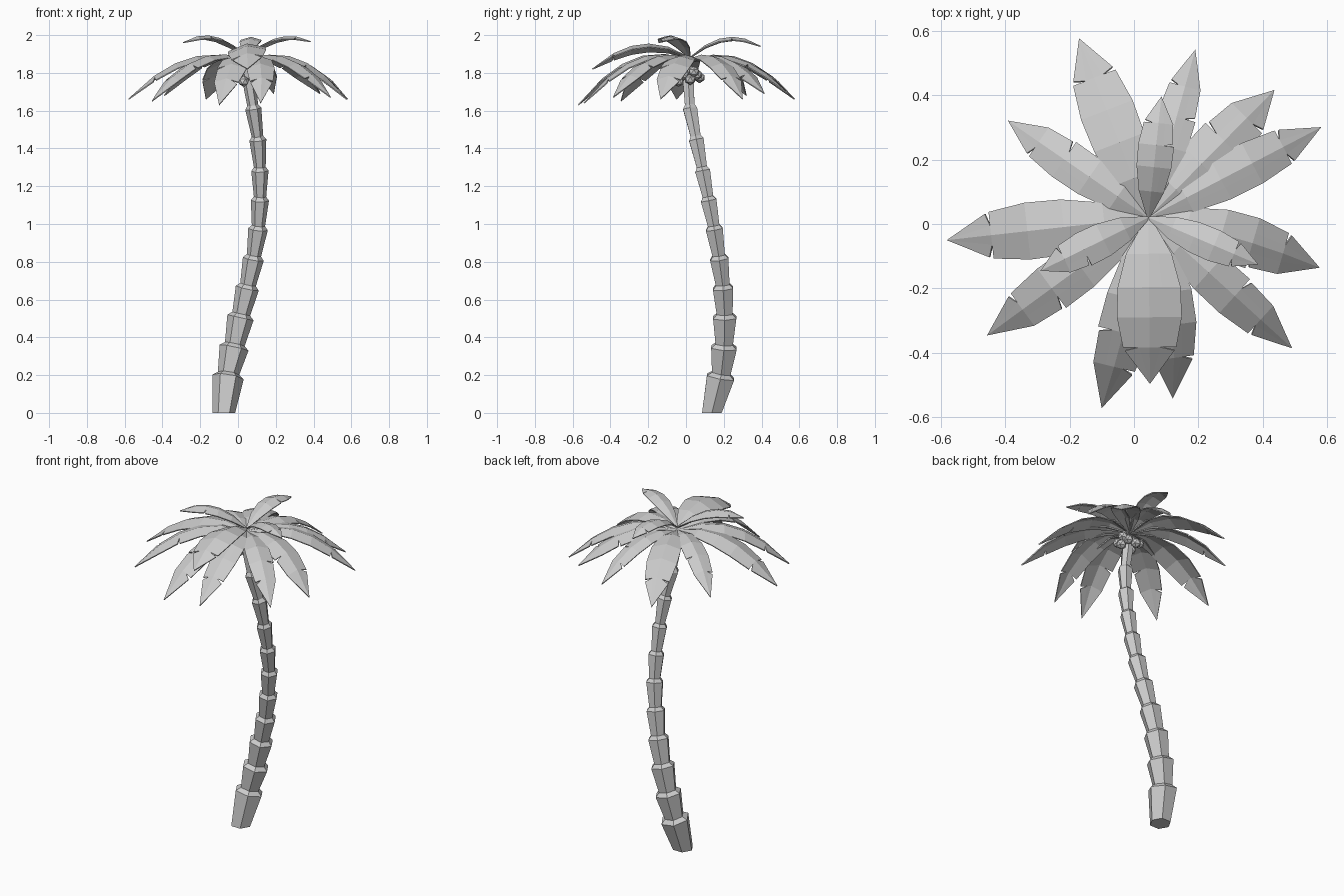
import bpy, bmesh, math
from mathutils import Vector, Matrix

if "Cube" in bpy.data.objects:
    bpy.data.objects.remove(bpy.data.objects["Cube"])


def make_object(name, bm):
    mesh = bpy.data.meshes.new(name)
    bmesh.ops.recalc_face_normals(bm, faces=bm.faces)
    bm.to_mesh(mesh)
    bm.free()
    ob = bpy.data.objects.new(name, mesh)
    bpy.context.collection.objects.link(ob)
    return ob


# Trunk: flared six-sided segments along a curved path (x, y, z, flare radius)
path = [(-.075, .137, 0, .06), (-.053, .183, .19, .084), (-.021, .201, .345, .078),
        (.013, .205, .505, .071), (.049, .196, .66, .062), (.081, .176, .815, .056),
        (.106, .15, .972, .052), (.116, .12, 1.125, .048), (.116, .088, 1.282, .046),
        (.105, .055, 1.445, .045), (.081, .022, 1.61, .043), (.045, .008, 1.83, .036)]
SIDES = 6
bm = bmesh.new()
rings = []


def add_ring(center, direction, radius):
    q = Vector((0, 0, 1)).rotation_difference(direction)
    angles = [i * math.tau / SIDES for i in range(SIDES)]
    rings.append([bm.verts.new(center + q @ Vector((radius * math.cos(a), radius * math.sin(a), 0)))
                  for a in angles])


pts = [Vector(p[:3]) for p in path]
for i, p in enumerate(pts):
    r = path[i][3]
    if i == 0:
        add_ring(p, Vector((0, 0, 1)), r)
        continue
    d = (pts[min(i + 1, len(pts) - 1)] - pts[i - 1]).normalized()
    add_ring(p, d, r)
    if i < len(pts) - 1:
        add_ring(p + d * .02, d, r * .68)
for a, b in zip(rings, rings[1:]):
    for i in range(SIDES):
        j = (i + 1) % SIDES
        bm.faces.new((a[i], a[j], b[j], b[i]))
bm.faces.new(rings[0][::-1])
bm.faces.new(rings[-1])
make_object("trunk", bm)

# Fronds: folded, arched leaves with slits cut in from the edges
STATIONS = [0, .22, .42, .6, .78, 1]
WIDTHS = [.06, .7, .97, 1, .82, 0]
BASE = Vector((.045, .02, 0))


def frond(name, tip_x, tip_y, z0, z_mid, z_tip, half_width, slits, bend=0, roll=0):
    tip = Vector((tip_x, tip_y, 0)) - BASE
    side = Vector((-tip.y, tip.x, 0)).normalized()
    b = 2 * (z_tip - z0) - 4 * (z_mid - z0)
    a = (z_tip - z0) - b

    def point(t, w):
        z = z0 + a * t + b * t * t - abs(w) * .3 + w * roll
        return BASE + tip * t + side * (w + bend * 4 * t * (1 - t)) + Vector((0, 0, z))

    bm = bmesh.new()
    ridge = [bm.verts.new(point(t, 0)) for t in STATIONS]
    for s in (-1, 1):
        before, after = [], []
        for i, t in enumerate(STATIONS):
            w = WIDTHS[i] * half_width * s
            if i == len(STATIONS) - 1:
                before.append([ridge[i]])
                after.append([ridge[i]])
                continue
            mid = bm.verts.new(point(t, w * .4))
            edge = bm.verts.new(point(t, w))
            before.append([ridge[i], mid, edge])
            if (s, i) in slits:
                edge = bm.verts.new(point(t + .02, w * .93))
            after.append([ridge[i], mid, edge])
        for i in range(len(STATIONS) - 1):
            p, q = after[i], before[i + 1]
            if len(q) == 1:
                bm.faces.new((p[0], p[1], q[0]))
                bm.faces.new((p[1], p[2], q[0]))
            else:
                for k in (0, 1):
                    bm.faces.new((p[k], p[k + 1], q[k + 1], q[k]))
    ob = make_object(name, bm)
    solid = ob.modifiers.new("thickness", "SOLIDIFY")
    solid.thickness = .006
    solid.offset = 0


# Lower crown: tip x, tip y, tip z, half width, sideways bend
lower = [(-.17, .575, 1.66, .085, 0), (.19, .54, 1.69, .06, 0), (.435, .415, 1.69, .08, 0),
         (.58, .30, 1.66, .07, 0), (.575, -.135, 1.66, .08, .015), (.49, -.385, 1.67, .07, 0),
         (.12, -.54, 1.64, .075, .03), (-.10, -.57, 1.63, .08, .01), (-.455, -.345, 1.65, .075, 0),
         (-.58, -.05, 1.66, .088, 0), (-.39, .32, 1.68, .065, 0)]
slit_sets = [{(1, 4), (-1, 4)}, {(-1, 3), (1, 4)}, {(1, 3), (-1, 4)}]
for n, (x, y, z, w, bend) in enumerate(lower):
    frond(f"lower_frond_{n + 1}", x, y, 1.86, 1.873, z, w, slit_sets[n % 3], bend)

# Upper crown: tip x, tip y, mid z, tip z, half width, roll
upper = [(.05, -.495, 1.95, 1.82, .1, .12), (.085, .395, 1.985, 1.94, .055, 0),
         (-.29, -.145, 1.99, 1.96, .055, 0), (.385, -.125, 1.985, 1.965, .05, 0)]
for n, (x, y, zm, z, w, roll) in enumerate(upper):
    frond(f"upper_frond_{n + 1}", x, y, 1.88, zm, z, w, slit_sets[n % 3], 0, roll)

# Coconuts: small faceted balls clustered under the crown
bm = bmesh.new()
for deg, dist, z in [(10, .06, 1.765), (50, .058, 1.79), (95, .06, 1.775), (25, .07, 1.805),
                     (140, .06, 1.795), (215, .058, 1.79), (250, .055, 1.755), (335, .06, 1.79)]:
    a = math.radians(deg)
    pos = Vector((.05 + dist * math.cos(a), .012 + dist * math.sin(a), z))
    bmesh.ops.create_icosphere(bm, subdivisions=1, radius=.03, matrix=Matrix.Translation(pos))
make_object("coconuts", bm)
